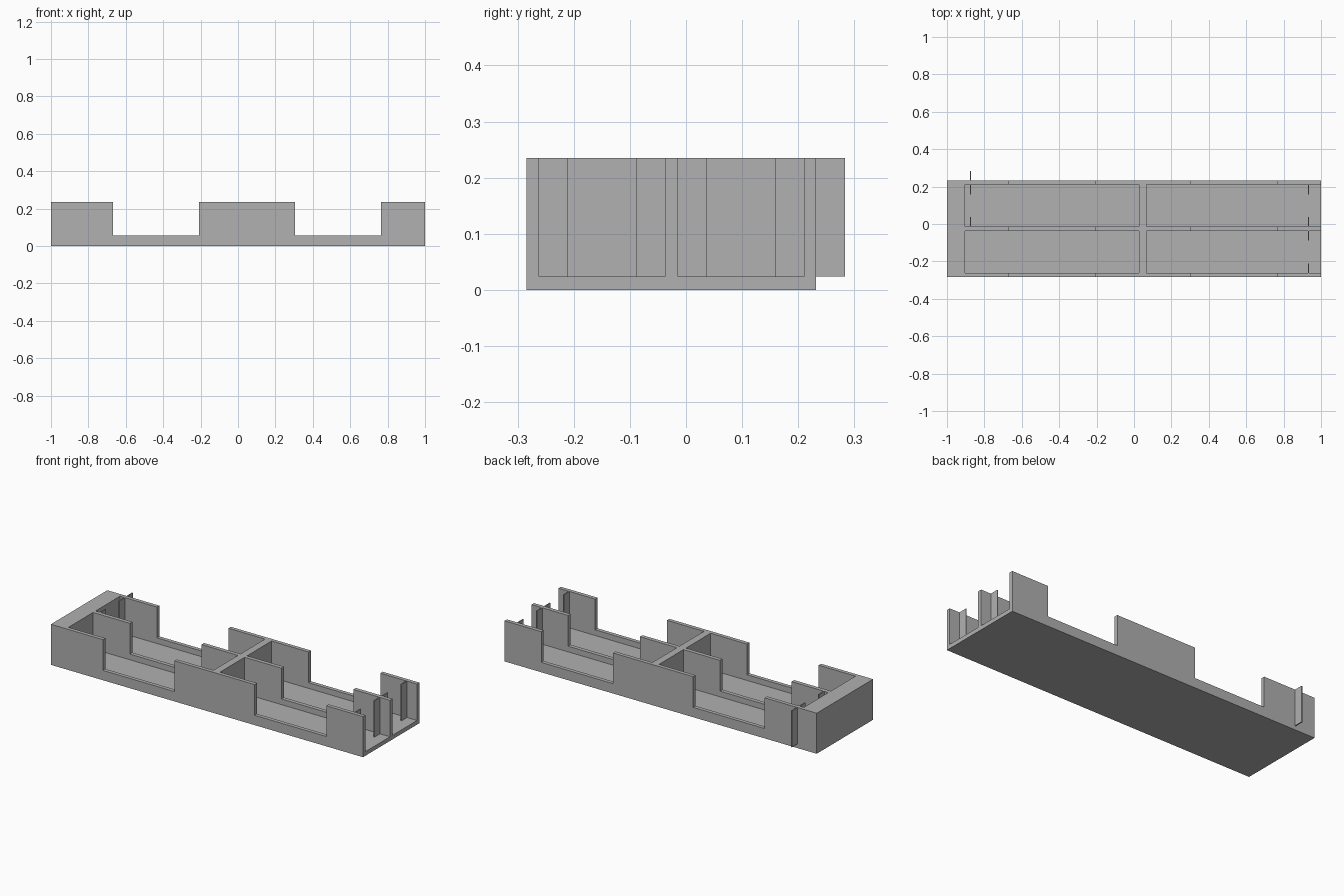
import bpy

cube = bpy.data.objects.get("Cube")
if cube:
    bpy.data.objects.remove(cube, do_unlink=True)

# Single grey plastic colour
grey = bpy.data.materials.new("plain grey")
grey.use_nodes = True
colour = (0.44, 0.44, 0.44, 1)
grey.diffuse_color = colour
grey.node_tree.nodes["Principled BSDF"].inputs["Base Color"].default_value = colour


def box(name, xs, ys, zs):
    """Axis-aligned box from its ranges along x, y and z."""
    verts = [(x, y, z) for x in xs for y in ys for z in zs]
    faces = [(0, 1, 3, 2), (4, 6, 7, 5), (0, 4, 5, 1),
             (2, 3, 7, 6), (0, 2, 6, 4), (1, 5, 7, 3)]
    mesh = bpy.data.meshes.new(name)
    mesh.from_pydata(verts, [], faces)
    mesh.materials.append(grey)
    obj = bpy.data.objects.new(name, mesh)
    bpy.context.collection.objects.link(obj)
    return obj


FLOOR, TOP, LIP = 0.024, 0.235, 0.057
FRONT, BACK = -0.284, 0.232
BAYS_Y = [(-0.262, -0.037), (-0.014, 0.21)]

# Solid block that becomes the tray
tray = box("tray", (-1, 1), (FRONT, BACK), (0, TOP))

# Four bays, the right-hand pair open at the end
cutters = []
for ys in BAYS_Y:
    for xs in [(-0.903, 0.026), (0.068, 1.1)]:
        cutters.append(box("bay_cutter", xs, ys, (FLOOR, 0.4)))

# Finger notches through all the long walls
for xs in [(-0.667, -0.208), (0.305, 0.765)]:
    cutters.append(box("notch_cutter", xs, (-0.5, 0.5), (LIP, 0.4)))

for cutter in cutters:
    cutter.hide_render = True
    mod = tray.modifiers.new("cut", 'BOOLEAN')
    mod.operation = 'DIFFERENCE'
    mod.solver = 'EXACT'
    mod.object = cutter

# Bake the cuts and drop the cutters
bpy.context.view_layer.update()
depsgraph = bpy.context.evaluated_depsgraph_get()
tray_mesh = bpy.data.meshes.new_from_object(tray.evaluated_get(depsgraph))
tray.modifiers.clear()
tray.data = tray_mesh
for cutter in cutters:
    bpy.data.objects.remove(cutter, do_unlink=True)

# Thin retaining fins across the bays
FIN, HALF = 0.051, 0.003


def fin(name, x, y):
    box(name, (x - HALF, x + HALF), (y, y + FIN), (FLOOR, TOP))


for low, high in BAYS_Y:
    fin("open_end_fin", 0.933, low)
    fin("open_end_fin", 0.933, high - FIN)

low, high = BAYS_Y[1]
for y in (low, high - FIN, BACK):
    fin("closed_end_fin", -0.874, y)
